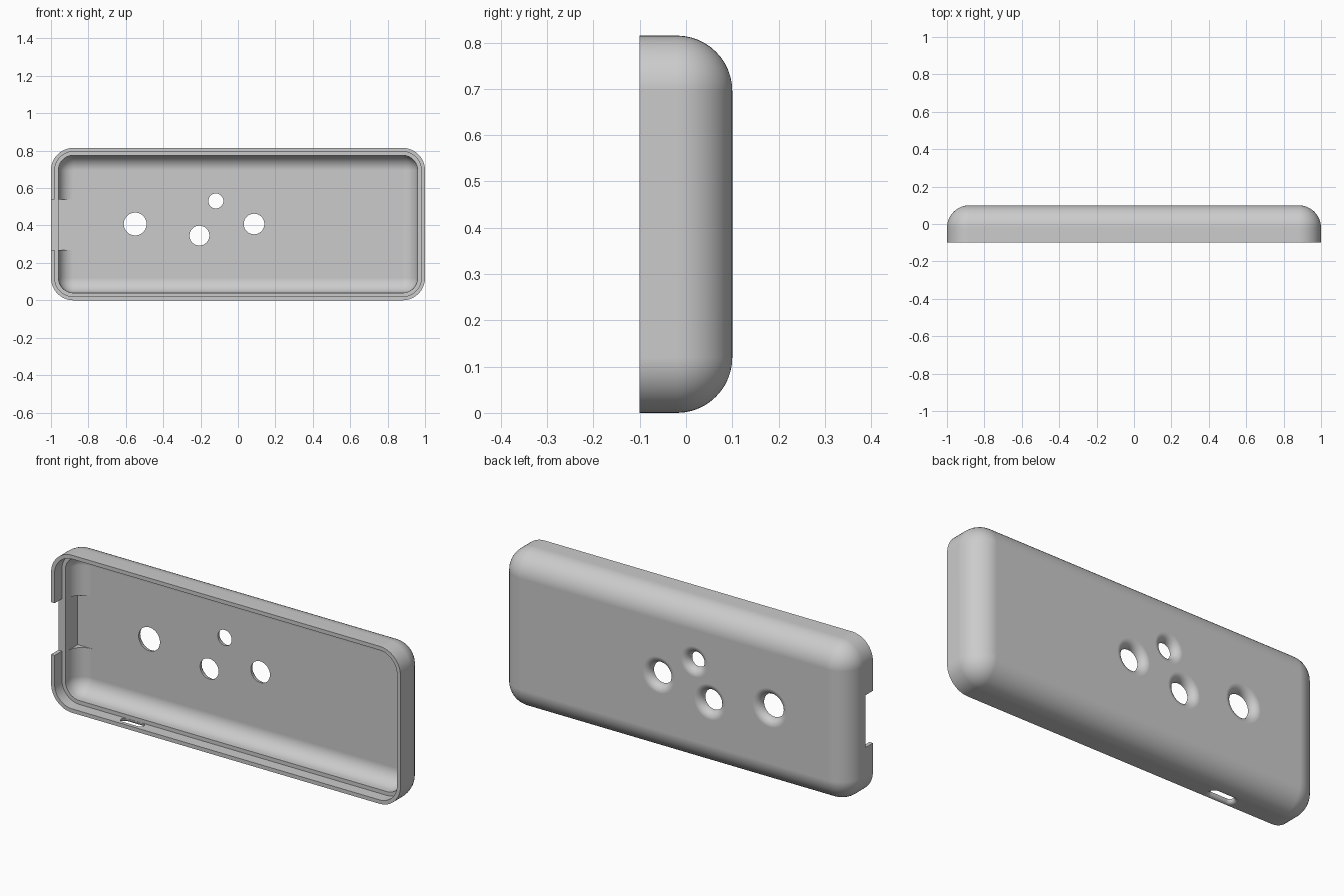
import bpy, bmesh, math
from mathutils import Vector

cube = bpy.data.objects.get("Cube")
if cube:
    bpy.data.objects.remove(cube, do_unlink=True)

HEIGHT = 0.815
MID = HEIGHT / 2
FRONT, BACK = -0.1, 0.1
RADIUS = 0.12          # corner and back edge rounding
WALL = 0.04
LEDGE = -0.04          # depth of the step inside the rim

grey = bpy.data.materials.new("plain grey")
grey.use_nodes = True
grey.diffuse_color = (0.6, 0.6, 0.6, 1)
grey.node_tree.nodes["Principled BSDF"].inputs["Base Color"].default_value = (0.6, 0.6, 0.6, 1)


def rounded_rect(half_w, half_h, r, segments=12):
    """2D outline of a rectangle with rounded corners."""
    points = []
    for i, (sx, sy) in enumerate([(1, 1), (-1, 1), (-1, -1), (1, -1)]):
        for k in range(segments + 1):
            a = math.pi / 2 * (i + k / segments)
            points.append((sx * (half_w - r) + r * math.cos(a),
                           sy * (half_h - r) + r * math.sin(a)))
    return points


def loft(name, rings):
    """Closed solid through a list of matching rings of 3D points."""
    bm = bmesh.new()
    loops = [[bm.verts.new(p) for p in ring] for ring in rings]
    n = len(loops[0])
    for a, b in zip(loops, loops[1:]):
        for i in range(n):
            j = (i + 1) % n
            bm.faces.new((a[i], a[j], b[j], b[i]))
    bm.faces.new(loops[0])
    bm.faces.new(loops[-1])
    bmesh.ops.remove_doubles(bm, verts=bm.verts, dist=0.0002)
    bmesh.ops.recalc_face_normals(bm, faces=bm.faces)
    mesh = bpy.data.meshes.new(name)
    bm.to_mesh(mesh)
    bm.free()
    mesh.materials.append(grey)
    obj = bpy.data.objects.new(name, mesh)
    bpy.context.collection.objects.link(obj)
    return obj


def flared_cutter(name, origin, u, v, inward, half_length, r, flare):
    """Round or slotted hole whose outer edge is rounded over."""
    origin, u, v, inward = map(Vector, (origin, u, v, inward))
    arc = [math.pi / 2 * k / 8 for k in range(9)]
    profile = [(flare, -0.03)]
    profile += [(flare * (1 - math.sin(t)), flare * (1 - math.cos(t))) for t in arc]
    profile.append((0, flare + 0.02))
    rings = []
    for offset, depth in profile:
        size = r + offset
        rings.append([origin + u * a + v * b + inward * depth
                      for a, b in rounded_rect(half_length + size, size, size)])
    return loft(name, rings)


def box_cutter(name, low, high):
    return loft(name, [[(x, low[1], low[2]), (x, high[1], low[2]),
                        (x, high[1], high[2]), (x, low[1], high[2])]
                       for x in (low[0], high[0])])


# Case shell: outside, rim, step and cavity as one run of rings
arc = [math.pi / 2 * k / 12 for k in range(13)]
inner = RADIUS - WALL
start = BACK - RADIUS
profile = [(RADIUS * (1 - math.cos(t)), start + RADIUS * math.sin(t)) for t in reversed(arc)]
profile += [(0, FRONT), (WALL / 2, FRONT), (WALL / 2, LEDGE), (WALL, LEDGE)]
profile += [(WALL + inner * (1 - math.cos(t)), start + inner * math.sin(t)) for t in arc]
case = loft("case_shell", [[(x, y, z + MID) for x, z in
                            rounded_rect(1 - d, MID - d, max(RADIUS - d, 0))]
                           for d, y in profile])

# Round openings through the back
cutters = []
for x, z, r in [(-0.55, 0.408, 0.061), (-0.206, 0.346, 0.053),
                (-0.118, 0.531, 0.04), (0.086, 0.408, 0.055)]:
    cutters.append(flared_cutter("back_hole_cutter", (x, BACK, z), (1, 0, 0), (0, 0, 1),
                                 (0, -1, 0), 0, r, 0.039))

# Slot through the bottom wall
cutters.append(flared_cutter("bottom_slot_cutter", (-0.562, -0.061, 0), (1, 0, 0), (0, 1, 0),
                             (0, 0, 1), 0.045, 0.02, 0.0195))

# Notch in the end wall, and the pocket behind it
cutters.append(box_cutter("notch_cutter", (-1.1, -0.2, 0.27), (-0.9, LEDGE, 0.54)))
cutters.append(box_cutter("pocket_cutter", (-0.96, -0.15, 0.27), (-0.87, 0.0605, 0.54)))

bpy.ops.object.select_all(action='DESELECT')
bpy.context.view_layer.objects.active = case
case.select_set(True)
for cutter in cutters:
    cutter.hide_render = True
    mod = case.modifiers.new("cut", 'BOOLEAN')
    mod.operation = 'DIFFERENCE'
    mod.solver = 'EXACT'
    mod.object = cutter
    bpy.ops.object.modifier_apply(modifier=mod.name)
    bpy.data.objects.remove(cutter, do_unlink=True)

bpy.ops.object.shade_smooth_by_angle(angle=math.radians(30))
weighted = case.modifiers.new("even shading", 'WEIGHTED_NORMAL')
weighted.keep_sharp = True
